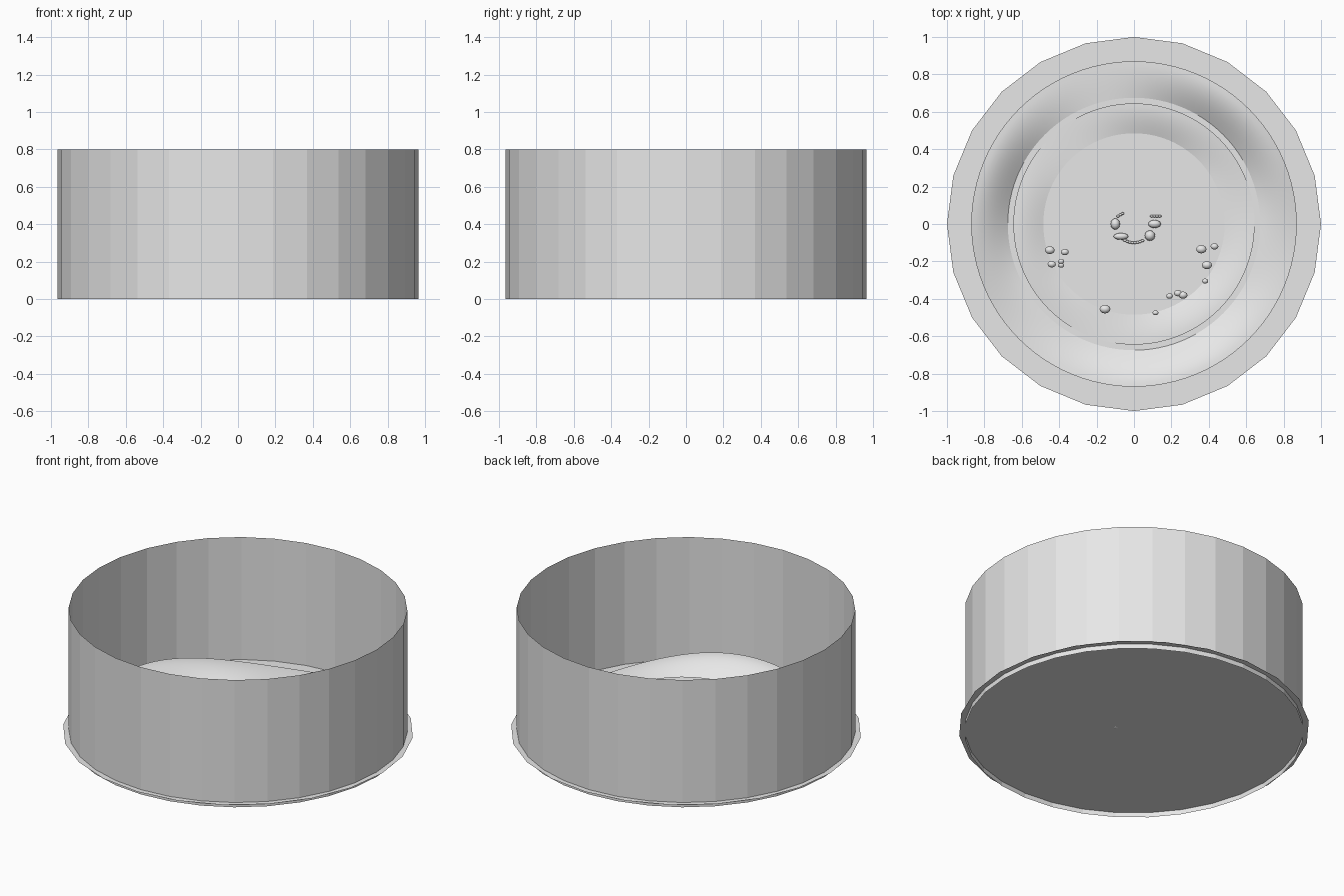
import bpy, bmesh, math
from mathutils import Matrix

if "Cube" in bpy.data.objects:
    bpy.data.objects.remove(bpy.data.objects["Cube"])

grey = bpy.data.materials.new("plain_grey")
grey.diffuse_color = (0.8, 0.8, 0.8, 1)
grey.use_nodes = True
grey.node_tree.nodes["Principled BSDF"].inputs["Base Color"].default_value = grey.diffuse_color
FLOOR = 0.03


def finish(name, bm, smooth=False):
    me = bpy.data.meshes.new(name)
    bm.to_mesh(me)
    bm.free()
    me.materials.append(grey)
    for p in me.polygons:
        p.use_smooth = smooth
    ob = bpy.data.objects.new(name, me)
    bpy.context.collection.objects.link(ob)
    return ob


def band(name, rows, n, smooth):
    """Open surface of revolution; each row is a function angle -> (radius, z)."""
    bm = bmesh.new()
    rings = []
    for row in rows:
        ring = []
        for i in range(n):
            a = 2 * math.pi * i / n
            r, z = row(a)
            ring.append(bm.verts.new((r * math.cos(a), r * math.sin(a), z)))
        rings.append(ring)
    for lo, hi in zip(rings, rings[1:]):
        for i in range(n):
            j = (i + 1) % n
            bm.faces.new((lo[i], lo[j], hi[j], hi[i]))
    return finish(name, bm, smooth)


# Thin open outer wall
band("outer_wall", [lambda a: (0.965, 0.0), lambda a: (0.965, 0.8)], 32, False)

# Flat floor sheet reaching just past the wall
bm = bmesh.new()
bmesh.ops.create_circle(bm, cap_ends=True, segments=24, radius=1.0,
                        matrix=Matrix.Translation((0, 0, FLOOR)))
finish("floor_disc", bm)


# Three-lobed flared ripples: steep at the inside, level at the lip
def ripple(name, r_in, r_out, mean, swing, peak_deg):
    def row(t):
        def at(a):
            h = mean + swing * math.cos(3 * (a - math.radians(peak_deg)))
            return r_in + (r_out - r_in) * t, FLOOR + 0.001 + h * math.sin(t * math.pi / 2)
        return at
    # rows run from lip to foot so that the faces look inward and up
    band(name, [row(1 - k / 8) for k in range(9)][::-1], 96, True).data.flip_normals()


ripple("outer_ripple", 0.675, 0.87, 0.055, 0.045, 165)
ripple("inner_ripple", 0.485, 0.645, 0.022, 0.018, 190)
for n in ("outer_ripple", "inner_ripple"):
    me = bpy.data.objects[n].data
    if me.polygons[0].normal.z < 0:
        me.flip_normals()


# Droplets and small pebbles
def blobs(name, items, z, flat):
    bm = bmesh.new()
    for x, y, rx, ry in items:
        m = Matrix.Translation((x, y, z)) @ Matrix.Diagonal((rx, ry, min(rx, ry) * flat, 1))
        bmesh.ops.create_uvsphere(bm, u_segments=12, v_segments=8, radius=1, matrix=m)
    finish(name, bm, True)


drops = [(-0.45, -0.14, .026), (-0.37, -0.15, .021), (-0.44, -0.215, .022),
         (-0.39, -0.2, .017), (-0.39, -0.22, .017), (0.36, -0.135, .028),
         (0.43, -0.12, .021), (0.39, -0.22, .027), (0.38, -0.305, .017),
         (0.19, -0.385, .018), (0.235, -0.37, .021), (0.262, -0.38, .024),
         (-0.155, -0.455, .029), (0.115, -0.475, .016)]
blobs("droplets", [(x, y, r, r * 0.8) for x, y, r in drops], 0.1, 1.0)

blobs("centre_pebbles", [(-0.1, 0, .025, .03), (0.11, 0, .034, .022),
                         (0.085, -0.062, .028, .028), (-0.07, -0.066, .04, .018)], 0.055, 1.0)

# Arc of tiny beads around the centre
beads = [(0.1 * math.cos(math.radians(d)), 0.1 * math.sin(math.radians(d)), .01, .007)
         for d in range(225, 305, 8)]
beads += [(-0.085 + 0.012 * k, 0.042 + 0.007 * k, .009, .007) for k in range(3)]
beads += [(0.095 + 0.014 * k, 0.042, .01, .007) for k in range(4)]
blobs("bead_arc", beads, 0.04, 1.0)
